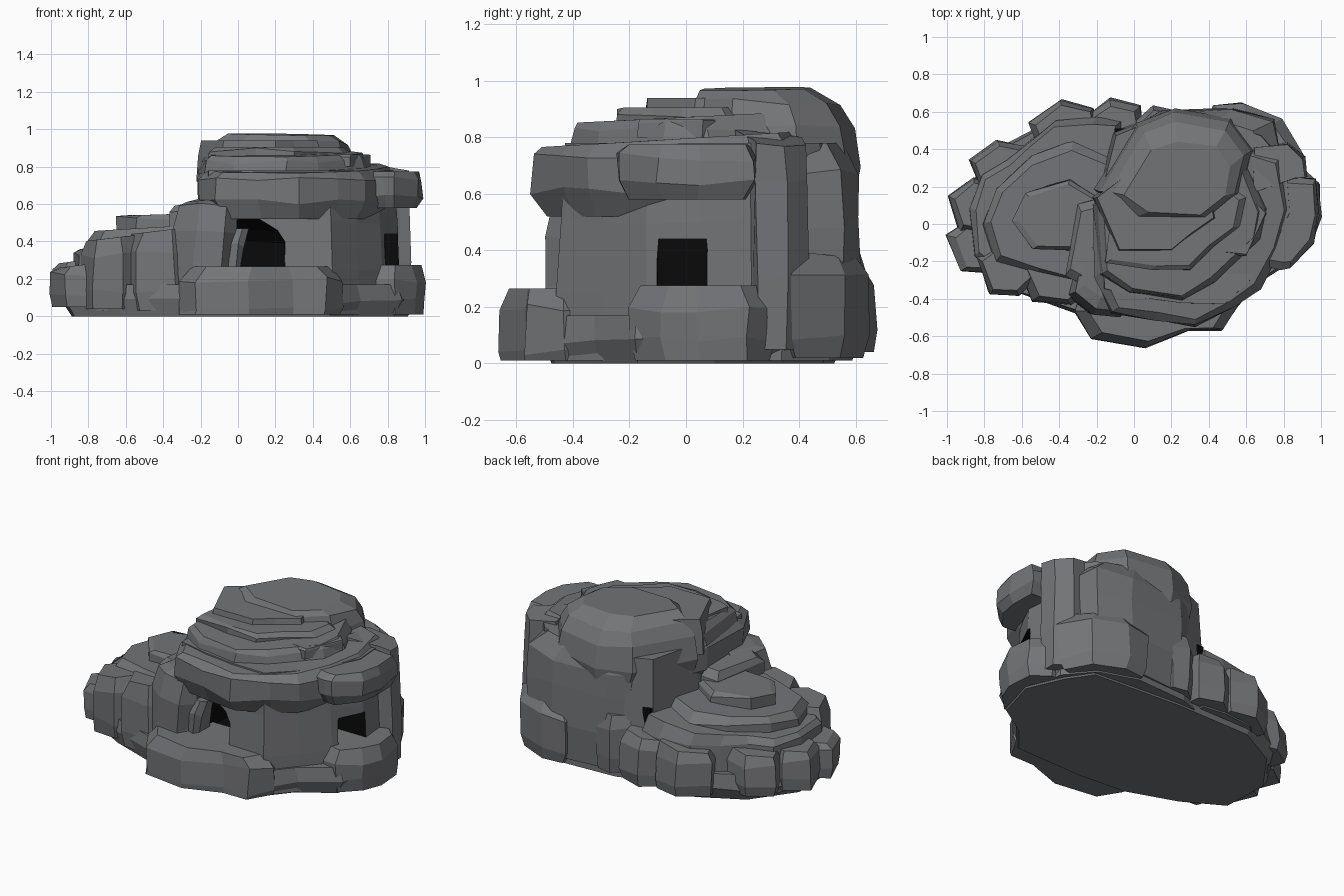
import bpy, bmesh, random
from mathutils import Vector

random.seed(7)


def material(name, rgb):
    m = bpy.data.materials.new(name)
    m.diffuse_color = (*rgb, 1)
    return m


STONE = material("grey stone", (0.172, 0.176, 0.185))
DARK = material("cave black", (0.003, 0.003, 0.003))


def rock(name, outline, levels, tilt=(0, 0), jitter=0.008, index=0):
    """Loft an outline through levels (z, scale[, dx, dy]); tilt slopes the top ring."""
    bm = bmesh.new()
    c = sum((Vector(p) for p in outline), Vector((0, 0))) / len(outline)
    rings = []
    for k, lv in enumerate(levels):
        z, s, dx, dy = (tuple(lv) + (0, 0))[:4]
        ring = []
        for p in outline:
            d = (Vector(p) - c) * s
            j = [random.uniform(-jitter, jitter) for _ in range(3)]
            h = z
            if k == len(levels) - 1:
                h += tilt[0] * d.x + tilt[1] * d.y
            elif k:
                h += j[2] * 2
            ring.append(bm.verts.new((c.x + d.x + dx + j[0], c.y + d.y + dy + j[1], h)))
        rings.append(ring)
    n = len(outline)
    for a, b in zip(rings, rings[1:]):
        for i in range(n):
            bm.faces.new((a[i], a[(i + 1) % n], b[(i + 1) % n], b[i]))
    bm.faces.new(rings[0][::-1])
    bm.faces.new(rings[-1])
    for f in bm.faces:
        f.material_index = index
    bmesh.ops.recalc_face_normals(bm, faces=bm.faces)
    me = bpy.data.meshes.new(name)
    bm.to_mesh(me)
    bm.free()
    me.materials.append(STONE)
    me.materials.append(DARK)
    ob = bpy.data.objects.new(name, me)
    bpy.context.collection.objects.link(ob)
    return ob


def box(x0, x1, y0, y1):
    return [(x0, y0), (x1, y0), (x1, y1), (x0, y1)]


def boulder(name, x0, x1, y0, y1, z0, z1, tilt=(0, 0), top=0.8):
    """Chipped block with six irregular sides filling the given bounds."""
    w, d = x1 - x0, y1 - y0
    pts = [(x0 + w * .2, y0 + d * .05), (x0 + w * .7, y0), (x1, y0 + d * .3),
           (x1 - w * .08, y1 - d * .12), (x0 + w * .45, y1), (x0, y0 + d * .65)]
    h = z1 - z0
    return rock(name, pts, [(z0, .93), (z0 + h * .25, 1), (z0 + h * .75, .99), (z1, top)], tilt)


# Footing under the whole formation
rock("footing", [(-.93, -.2), (-.66, -.36), (-.32, -.48), (.0, -.5), (.52, -.5), (.66, -.33), (.88, -.18),
                 (.97, .1), (.86, .36), (.74, .52), (.1, .56), (-.45, .56), (-.75, .4), (-.95, .12)],
     [(0.0, .94), (.08, .99), (.17, .97)])

# Front ledge below the cave, stepping back at the top
rock("front_ledge", [(-.32, -.47), (-.23, -.61), (.06, -.657), (.29, -.575), (.47, -.57),
                     (.56, -.43), (.45, -.2), (-.25, -.2)],
     [(0.01, .98), (.04, 1), (.195, 1), (.265, .84)])

# Main tower wall, bulging backwards
tower = rock("tower_wall", [(-.18, -.36), (.02, -.42), (.26, -.45), (.5, -.46), (.64, -.3), (.77, -.14),
                            (.86, .06), (.84, .34), (.7, .5), (.45, .59), (.1, .58), (-.12, .5), (-.2, .15)],
             [(0.01, 1.0), (.25, 1), (.5, .98), (.78, .95)])

# Cave openings, cut with a black lining
caves = [("front_cave_cutter", [(-.01, -.75), (.25, -.75), (.25, -.05), (-.01, -.05)],
          [(.24, 1), (.4, 1), (.46, .85, -.02, 0), (.54, .3, -.08, 0)]),
         ("side_cave_cutter", [(.62, -.1), (.8, -.1), (1.1, -.01), (1.1, .075), (.62, .075)],
          [(.24, 1), (.36, 1), (.44, .97)])]
for name, pts, lv in caves:
    cutter = rock(name, pts, lv, jitter=0.004, index=1)
    cutter.hide_render = True
    cutter.hide_set(True)
    mod = tower.modifiers.new(name, 'BOOLEAN')
    mod.operation = 'DIFFERENCE'
    mod.solver = 'EXACT'
    mod.object = cutter

# Leaning pillar left of the cave and its slanted jamb
rock("cave_pillar", [(-.37, -.38), (-.24, -.48), (-.09, -.5), (-.04, -.42), (-.05, -.2), (-.3, -.12)],
     [(.02, 1), (.28, 1), (.46, 1.03, .02, 0), (.59, .95, .04, .02), (.63, .72, .05, .05)], (.12, .05))
rock("cave_jamb", [(.0, -.45), (.03, -.42), (.02, -.3), (-.07, -.3), (-.07, -.44)],
     [(.24, .9, -.01, 0), (.38, 1), (.47, .8, .03, .02)])

# Overhanging lip of the tower
rock("overhang_lip", [(-.22, -.28), (-.12, -.48), (.1, -.52), (.33, -.55), (.54, -.44), (.68, -.35), (.79, -.14),
                      (.86, .1), (.8, .38), (.4, .5), (-.1, .4), (-.22, .1)],
     [(.52, .87), (.61, .99), (.735, .99), (.79, .9)], (0, .06))

# Thin stepped slabs on the shoulder
rock("shoulder_slab_low", [(-.17, -.26), (-.02, -.36), (.26, -.4), (.42, -.3), (.66, -.08), (.7, .08),
                           (.6, .3), (.1, .3), (-.2, .1)],
     [(.76, 1.04), (.83, 1), (.868, .93)], (0, .05))
rock("shoulder_slab_high", [(-.16, -.2), (.1, -.24), (.3, -.25), (.42, -.12), (.56, -.02), (.6, .14), (.4, .3), (-.1, .2)],
     [(.82, 1), (.885, 1), (.905, .9)])
rock("small_chip", [(.49, -.16), (.6, -.17), (.71, .06), (.66, .11), (.58, .08), (.61, .02)],
     [(.8, 1), (.855, 1), (.865, .95)], jitter=.003)

# Summit: low front part, high rear part sloping down to the back
rock("summit_front", [(-.21, .14), (-.09, -.15), (.2, -.14), (.31, -.06), (.44, .03), (.4, .3), (.0, .3)],
     [(.72, 1.03), (.85, 1.01), (.94, .96)], jitter=.005)
rock("summit_rear", [(-.2, .18), (-.02, .04), (.4, .03), (.58, .17), (.64, .4), (.52, .56), (.22, .61), (.02, .54)],
     [(.62, .98), (.7, 1.02), (.84, .97, 0, -.01), (.93, .87, 0, -.03), (.972, .68, 0, -.07)], (-.02, .02))

# Bulging back wall
rock("rear_bulge", [(-.1, .35), (.02, .54), (.15, .6), (.52, .62), (.74, .55), (.79, .38), (.4, .1), (.05, .15)],
     [(.05, .9), (.28, 1), (.5, 1), (.67, .98), (.78, .84, -.03, -.03)], jitter=.012)

# Blocks on the right side
rock("right_overhang", [(.6, -.2), (.78, -.24), (.84, -.235), (.96, -.1), (.985, .05), (.975, .24), (.82, .25), (.6, .2)],
     [(.58, .85), (.64, 1), (.73, 1), (.775, .87)])
rock("right_ledge", [(.62, -.16), (.84, -.2), (.95, -.09), (1.0, .04), (.99, .22), (.88, .32), (.62, .3)],
     [(.01, .93), (.08, 1), (.19, 1), (.275, .84)])
rock("right_column", [(.62, .15), (.86, .24), (.92, .25), (.91, .36), (.82, .43), (.62, .42)],
     [(.05, 1), (.3, 1), (.65, .99), (.79, .9)], (-.15, -.12))
rock("right_rear_boulder", [(.4, .4), (.74, .34), (.9, .37), (.79, .56), (.58, .65), (.42, .63)],
     [(.02, .85), (.09, .98), (.31, 1), (.385, .7)], (.0, -.1))

# Low left plateau in terraces
rock("plateau_base", [(-.86, -.18), (-.72, -.31), (-.5, -.35), (-.3, -.42), (-.05, -.3), (-.05, .57),
                      (-.2, .58), (-.42, .57), (-.56, .44), (-.68, .34), (-.82, .26), (-.88, .08)],
     [(.03, 1), (.12, 1), (.33, .98), (.4, .9)], (.12, 0))
rock("plateau_middle", [(-.81, .0), (-.74, -.2), (-.52, -.27), (-.25, -.34), (-.1, -.2), (-.1, .36),
                        (-.32, .45), (-.55, .36), (-.73, .18)],
     [(.34, 1.02), (.42, 1), (.475, .88)], (.06, 0))
rock("plateau_top", [(-.65, .02), (-.54, -.13), (-.3, -.15), (-.2, -.1), (-.18, .14), (-.34, .24), (-.58, .16)],
     [(.44, 1.02), (.525, .99), (.545, .88)], (.03, 0))
rock("plateau_step", [(-.36, -.28), (-.2, -.36), (-.12, -.1), (-.2, .14), (-.3, .1)],
     [(.46, 1), (.56, 1), (.61, .8)], (.2, 0))

# Dark crevice where the plateau meets the tower
rock("crevice", box(-.1, -.045, .45, .51), [(.3, 1), (.475, 1)], jitter=.004, index=1)

# Boulders around the foot of the plateau: x0, x1, y0, y1, z0, z1
foot = [(-1.0, -.68, -.05, .25, .05, .3), (-1.0, -.62, -.27, .06, .05, .28), (-.84, -.52, -.385, -.08, .04, .42),
        (-.88, -.55, .14, .45, .05, .31), (-.62, -.22, -.43, -.1, .03, .46), (-.56, -.18, .32, .665, .04, .33),
        (-.28, .06, .34, .67, .04, .34), (.0, .24, .38, .635, .05, .42)]
for i, b in enumerate(foot):
    boulder(f"foot_boulder_{i + 1}", *b, tilt=(.12, 0))
